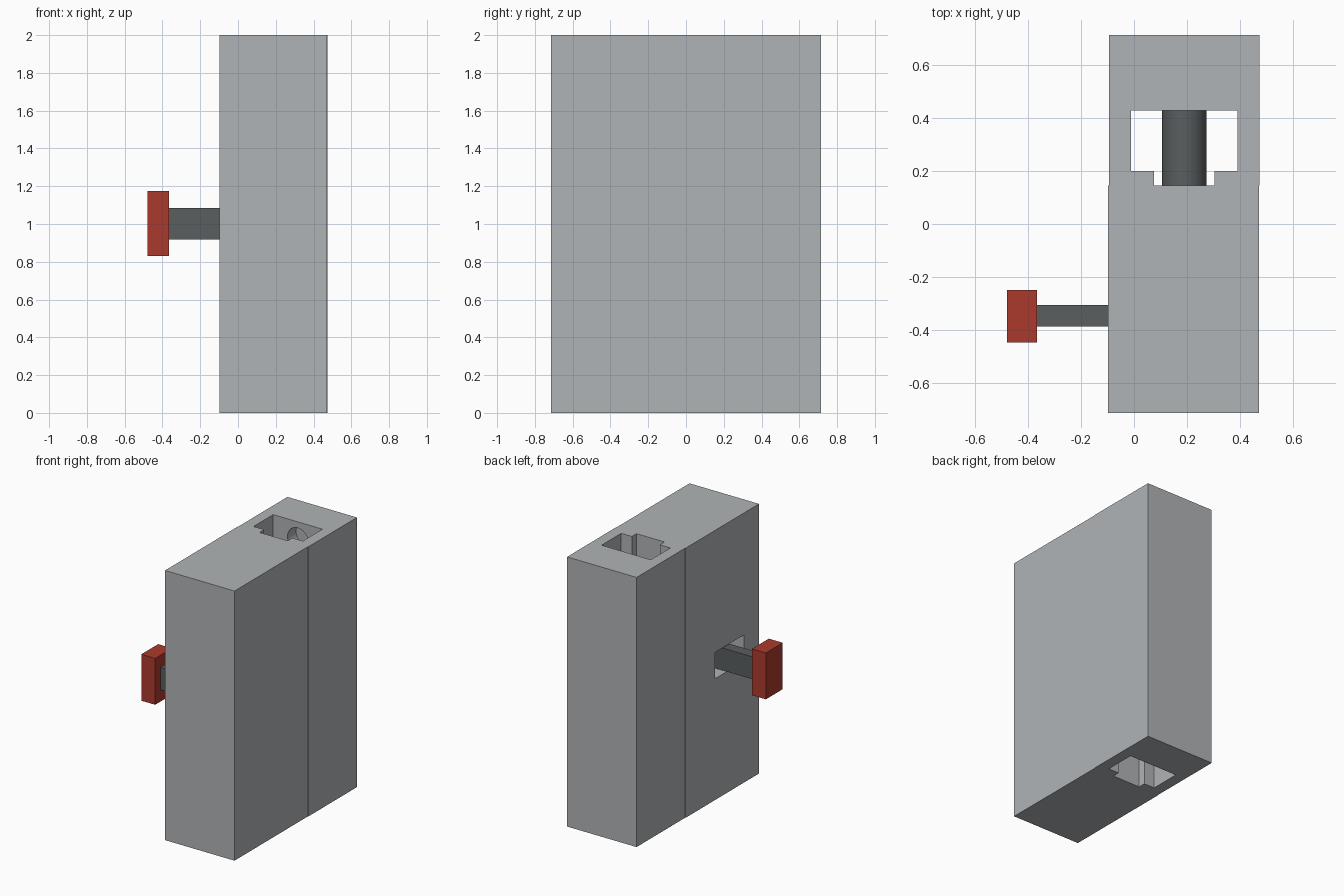
import bpy
import bmesh
from math import radians
from mathutils import Matrix

if "Cube" in bpy.data.objects:
    bpy.data.objects.remove(bpy.data.objects["Cube"])


def material(name, colour):
    mat = bpy.data.materials.new(name)
    mat.use_nodes = True
    mat.diffuse_color = (*colour, 1)
    mat.node_tree.nodes["Principled BSDF"].inputs["Base Color"].default_value = (*colour, 1)
    return mat


grey = material("light grey", (0.434, 0.456, 0.468))
steel = material("dark steel", (0.102, 0.112, 0.117))
red = material("red", (0.407, 0.042, 0.026))


def finish(name, bm, mat):
    bmesh.ops.recalc_face_normals(bm, faces=bm.faces)
    mesh = bpy.data.meshes.new(name)
    bm.to_mesh(mesh)
    bm.free()
    mesh.materials.append(mat)
    obj = bpy.data.objects.new(name, mesh)
    bpy.context.collection.objects.link(obj)
    return obj


def prism(name, outline, z0, z1, mat):
    """Extrude an x-y outline from z0 to z1."""
    bm = bmesh.new()
    face = bm.faces.new([bm.verts.new((x, y, z0)) for x, y in outline])
    top = bmesh.ops.extrude_face_region(bm, geom=[face])["geom"]
    verts = [v for v in top if isinstance(v, bmesh.types.BMVert)]
    bmesh.ops.translate(bm, verts=verts, vec=(0, 0, z1 - z0))
    return finish(name, bm, mat)


def box(name, xs, ys, zs, mat):
    (a, b), (c, d) = xs, ys
    return prism(name, [(a, c), (b, c), (b, d), (a, d)], *zs, mat)


def rod(name, x, z, radius, y0, y1, mat):
    """Round bar lying along y."""
    bm = bmesh.new()
    place = Matrix.Translation((x, (y0 + y1) / 2, z)) @ Matrix.Rotation(radians(90), 4, "X")
    bmesh.ops.create_cone(bm, cap_ends=True, segments=48, radius1=radius,
                          radius2=radius, depth=y1 - y0, matrix=place)
    return finish(name, bm, mat)


def activate(obj):
    bpy.ops.object.select_all(action="DESELECT")
    obj.select_set(True)
    bpy.context.view_layer.objects.active = obj


def cut(obj, cutter):
    cutter.hide_render = True
    mod = obj.modifiers.new("cut", "BOOLEAN")
    mod.operation = "DIFFERENCE"
    mod.solver = "EXACT"
    mod.object = cutter
    activate(obj)
    bpy.ops.object.modifier_apply(modifier=mod.name)
    bpy.data.objects.remove(cutter)


SEAM = 0.145   # where door block and frame block meet
BOLT_X = 0.19

# Door block with the slot the handle slides in
door = box("door_block", (-0.098, 0.472), (-0.715, SEAM), (0, 2), grey)
cut(door, box("slot_cutter", (-0.2, BOLT_X), (-0.54, -0.2), (0.9, 1.095), grey))

# Frame block with a T-shaped channel running its full height
half_channel = [(0.115, SEAM), (0.115, 0.2), (0.202, 0.2), (0.202, 0.43)]
channel = [(BOLT_X - x, y) for x, y in half_channel]
channel += [(BOLT_X + x, y) for x, y in reversed(half_channel)]
outer = [(0.475, SEAM), (0.475, 0.715), (-0.095, 0.715), (-0.095, SEAM)]
frame = prism("frame_block", channel + outer, 0, 2, grey)

# Blind round socket near the top of the channel's back wall
cut(frame, rod("socket_cutter", BOLT_X, 1.87, 0.085, 0.35, 0.53, grey))

# Sliding bolt, handle shaft and knob
bolt = rod("bolt", BOLT_X, 1.0, 0.084, -0.5, 0.44, steel)
box("handle_shaft", (-0.366, BOLT_X), (-0.388, -0.306), (0.918, 1.084), steel)
box("handle_knob", (-0.48, -0.366), (-0.448, -0.25), (0.83, 1.174), red)

for obj in (frame, bolt):
    activate(obj)
    bpy.ops.object.shade_smooth_by_angle(angle=radians(30))
